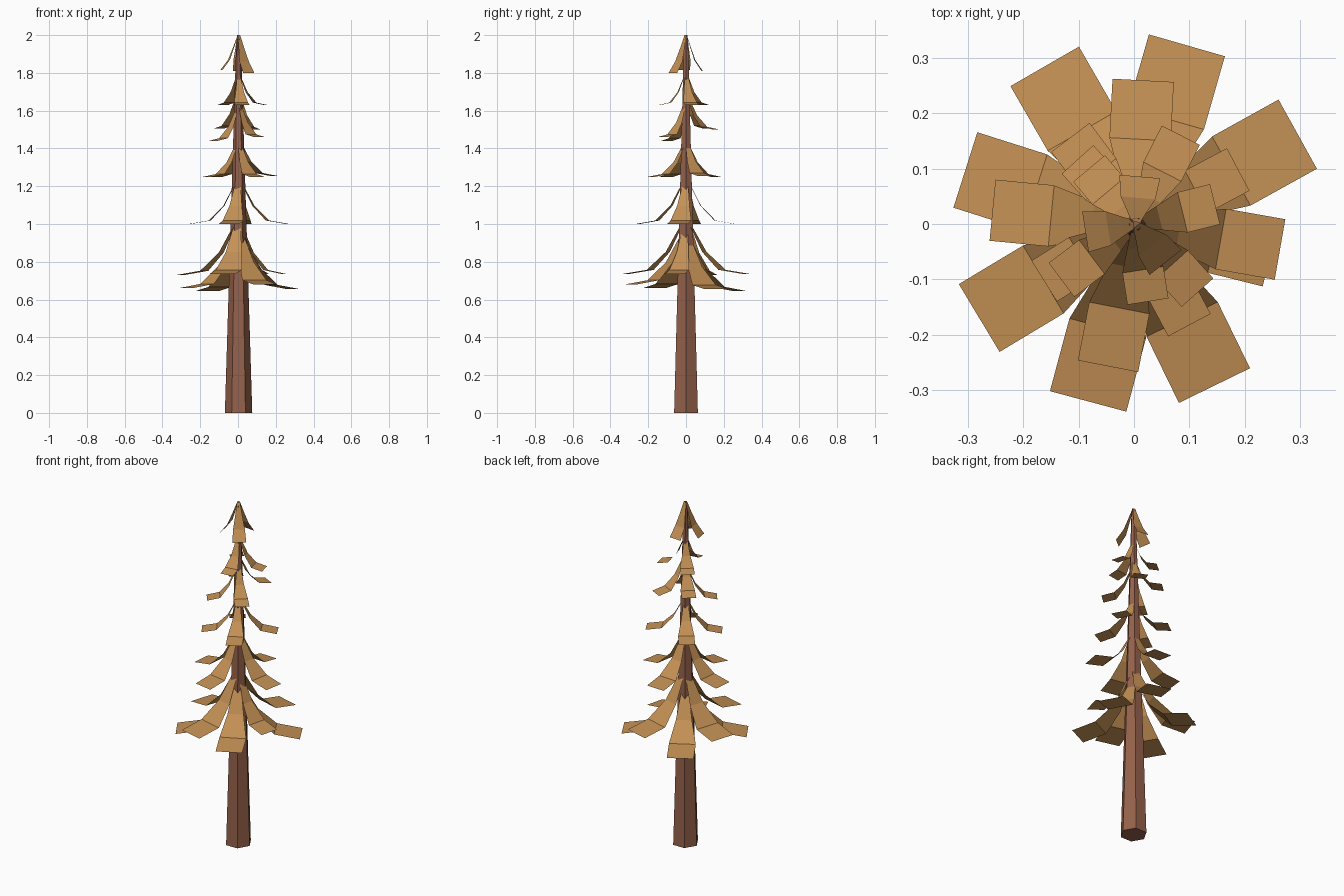
import bpy, bmesh
from math import radians, cos, sin

if "Cube" in bpy.data.objects:
    bpy.data.objects.remove(bpy.data.objects["Cube"])


def material(name, color):
    m = bpy.data.materials.new(name)
    m.diffuse_color = (*color, 1)
    m.use_nodes = True
    m.node_tree.nodes["Principled BSDF"].inputs["Base Color"].default_value = m.diffuse_color
    return m


bark = material("bark", (0.30, 0.12, 0.07))
needles = material("foliage", (0.55, 0.28, 0.09))

# Tapered six-sided trunk
bpy.ops.mesh.primitive_cone_add(vertices=6, radius1=0.0725, radius2=0.012, depth=1.98,
                                location=(0.003, 0, 0.99), rotation=(0, 0, radians(30)))
trunk = bpy.context.object
trunk.name = "trunk"
trunk.data.materials.append(bark)

# Drooping branch profile: (reach, height, width) as fractions
PROFILE = [(0.04, 1.0, 0.22), (0.30, 0.42, 0.60), (0.59, 0.08, 1.0), (1.0, 0.0, 1.0)]
TOP_PROFILE = [(0.04, 1.0, 0.22), (0.28, 0.66, 0.50), (0.55, 0.30, 0.85), (1.0, 0.0, 1.0)]


def branch(bm, angle, reach, tip_z, height, width, profile):
    c, s = cos(radians(angle)), sin(radians(angle))
    rows = []
    for fr, fh, fw in profile:
        r, z, h = fr * reach, tip_z + fh * height, fw * width / 2
        rows.append([bm.verts.new((r * c - k * s + 0.003, r * s + k * c, z)) for k in (-h, h)])
    for a, b in zip(rows, rows[1:]):
        bm.faces.new((a[0], b[0], b[1], a[1]))


# Tiers: height, width, [(angle, reach, tip height)]
TIERS = [
    (0.28, 0.143, [(29, .335, .655), (120, .329, .645), (211, .33, .66), (296, .325, .68)]),
    (0.28, 0.143, [(74, .336, .735), (162.4, .323, .73), (255, .332, .735)]),
    (0.27, 0.108, [(-14, .25, .735)]),
    (0.23, 0.111, [(87, .26, 1.0), (174.5, .26, 1.0), (259, .262, 1.0), (-10, .265, 1.0)]),
    (0.18, 0.087, [(28, .21, 1.255), (127, .196, 1.25), (212, .195, 1.25), (298, .207, 1.25)]),
    (0.18, 0.077, [(63, .18, 1.50), (132, .157, 1.505), (217, .168, 1.44), (312, .167, 1.46)]),
    (0.16, 0.075, [(14, .148, 1.63), (130, .131, 1.63), (279, .142, 1.63)]),
    (0.19, 0.074, [(85, .086, 1.81), (189, .092, 1.815), (308, .088, 1.80)]),
]

for i, (height, width, leaves) in enumerate(TIERS):
    bm = bmesh.new()
    last = i == len(TIERS) - 1
    for angle, reach, tip_z in leaves:
        h = 2.0 - tip_z if last else height
        branch(bm, angle, reach, tip_z, h, width, TOP_PROFILE if last else PROFILE)
    mesh = bpy.data.meshes.new(f"branch_tier_{i + 1}")
    bm.to_mesh(mesh)
    bm.free()
    mesh.materials.append(needles)
    bpy.context.collection.objects.link(bpy.data.objects.new(mesh.name, mesh))
